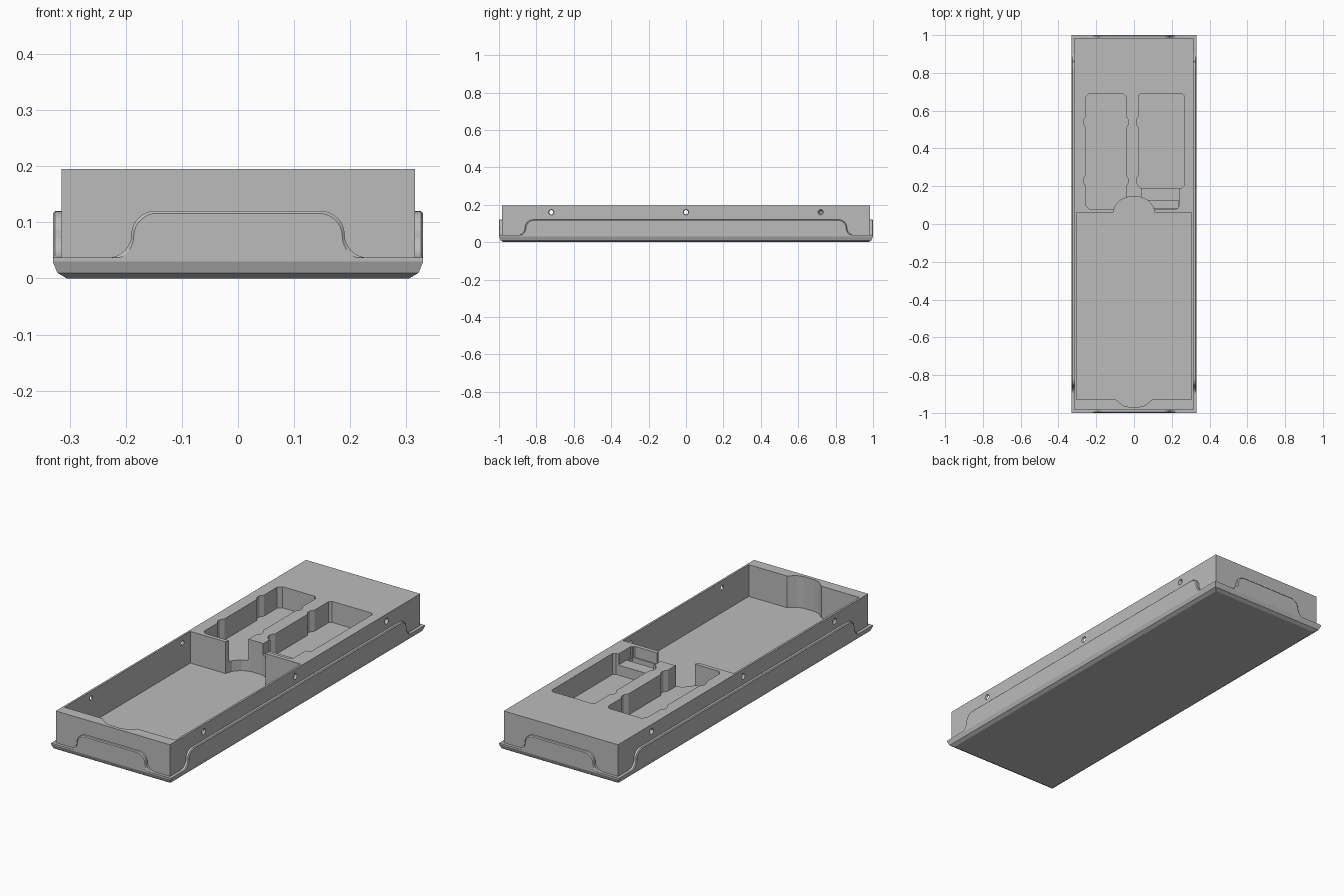
import bpy, bmesh, math
from mathutils import Matrix, Vector

old = bpy.data.objects.get("Cube")
if old:
    bpy.data.objects.remove(old, do_unlink=True)

grey = bpy.data.materials.new("plain grey")
grey.use_nodes = True
colour = (0.5, 0.5, 0.5, 1)
grey.diffuse_color = colour
grey.node_tree.nodes["Principled BSDF"].inputs["Base Color"].default_value = colour


def finish(name, bm):
    bmesh.ops.recalc_face_normals(bm, faces=bm.faces)
    mesh = bpy.data.meshes.new(name)
    bm.to_mesh(mesh)
    bm.free()
    mesh.materials.append(grey)
    obj = bpy.data.objects.new(name, mesh)
    bpy.context.collection.objects.link(obj)
    return obj


def loft(loops):
    """Closed solid through matching loops of 3D points."""
    bm = bmesh.new()
    rings = [[bm.verts.new(p) for p in loop] for loop in loops]
    for a, b in zip(rings, rings[1:]):
        for i in range(len(a)):
            j = (i + 1) % len(a)
            bm.faces.new((a[i], a[j], b[j], b[i]))
    bm.faces.new(rings[0])
    bm.faces.new(rings[-1])
    return bm


def at_height(points, z):
    return [(x, y, z) for x, y in points]


def rect(x0, x1, y0, y1):
    return [(x0, y0), (x1, y0), (x1, y1), (x0, y1)]


def cut(target, name, bm):
    cutter = finish(name, bm)
    cutter.hide_render = True
    mod = target.modifiers.new(name, 'BOOLEAN')
    mod.operation, mod.solver, mod.object = 'DIFFERENCE', 'EXACT', cutter
    bpy.context.view_layer.objects.active = target
    bpy.ops.object.modifier_apply(modifier=name)
    bpy.data.objects.remove(cutter, do_unlink=True)


# Base flange with a chamfered underside
steps = [(0.025, 0), (0.008, 0.01), (0, 0.03), (0, 0.037)]
finish("base_flange", loft([at_height(rect(d - 0.33, 0.33 - d, d - 1, 1 - d), z) for d, z in steps]))

# Main tray body
W, L, TOP, FLOOR, OVER = 0.315, 0.985, 0.195, 0.03, 0.25
outline = rect(-W, W, -L, L)
body = finish("tray_body", loft([at_height(outline, 0.015), at_height(outline, TOP)]))


def mirrored(half):
    """Add the mirror of a right-hand point list."""
    return half + [(-x, y) for x, y in reversed(half)]


# Large compartment with a finger notch at each end
pocket = mirrored([(0.03, -0.968), (0.06, -0.96), (0.095, -0.93), (0.305, -0.93),
                   (0.305, 0.06), (0.11, 0.06), (0.1, 0.095), (0.07, 0.128), (0.03, 0.143)])
cut(body, "large_compartment", loft([at_height(pocket, FLOOR), at_height(pocket, OVER)]))


def bay_outline(x0, x1, y0, y1, c, bump_left, bump_right):
    """Chamfered rectangle with small clip recesses along chosen sides."""
    def side(x, out, on):
        pts = [(x, y0 + c)]
        if on:
            for y in (0.23, 0.54):
                pts += [(x, y - 0.028), (x + out, y - 0.01), (x + out, y + 0.01), (x, y + 0.028)]
        return pts + [(x, y1 - c)]
    right = side(x1, 0.012, bump_right)
    left = side(x0, -0.012, bump_left)
    return ([(x0 + c, y0), (x1 - c, y0)] + right +
            [(x1 - c, y1), (x0 + c, y1)] + left[::-1])


# Twin small compartments
BAY = 0.09
left_bay = bay_outline(-0.255, -0.042, 0.08, 0.69, 0.018, True, True)
right_bay = bay_outline(0.024, 0.265, 0.19, 0.69, 0.012, True, False)
for name, pts in (("left_bay", left_bay), ("right_bay", right_bay)):
    cut(body, name, loft([at_height(pts, BAY), at_height(pts, OVER)]))

# Shallow step in front of one small compartment
step = bay_outline(0.04, 0.24, 0.08, 0.2, 0.015, False, False)
cut(body, "bay_step", loft([at_height(step, 0.14), at_height(step, OVER)]))
slot = rect(0.045, 0.235, 0.08 + 0.005, 0.125)
cut(body, "bay_slot", loft([at_height(slot, 0.1), at_height(slot, OVER)]))

# Countersunk screw holes in the long walls
for side in (-1, 1):
    for y in (-0.72, 0, 0.72):
        bm = bmesh.new()
        bmesh.ops.create_cone(bm, cap_ends=True, segments=20, radius1=0.007, radius2=0.016, depth=0.03)
        turn = Matrix.Rotation(side * math.pi / 2, 4, 'Y')
        bmesh.ops.transform(bm, verts=bm.verts,
                            matrix=Matrix.Translation((side * 0.305, y, 0.16)) @ turn)
        cut(body, "screw_hole", bm)


def tab_profile(mid, r=0.042, n=8):
    """Raised tab outline with S-curved shoulders."""
    half = []
    for i in range(n + 1):
        a = math.pi / 2 * i / n
        half.append((mid + r - r * math.sin(a), 0.037 + r - r * math.cos(a)))
    for i in range(n + 1):
        a = math.pi / 2 * i / n
        half.append((mid - r + r * math.cos(a), 0.12 - r + r * math.sin(a)))
    return mirrored(half)


# Raised lip tabs on all four sides
for name, mid, outer, angle in (("front_tab", 0.19, 1, 0), ("back_tab", 0.19, 1, math.pi),
                                ("left_tab", 0.86, 0.33, math.pi / 2),
                                ("right_tab", 0.86, 0.33, -math.pi / 2)):
    pts = tab_profile(mid)
    soft = [(u * (1 - 0.004 / mid), max(0.037, z - 0.004)) for u, z in pts]
    layers = [(pts, 0.02), (pts, 0.004), (soft, 0)]
    bm = loft([[(u, -outer + d, z) for u, z in loop] for loop, d in layers])
    bmesh.ops.rotate(bm, verts=bm.verts, cent=Vector(), matrix=Matrix.Rotation(angle, 3, 'Z'))
    finish(name, bm)
